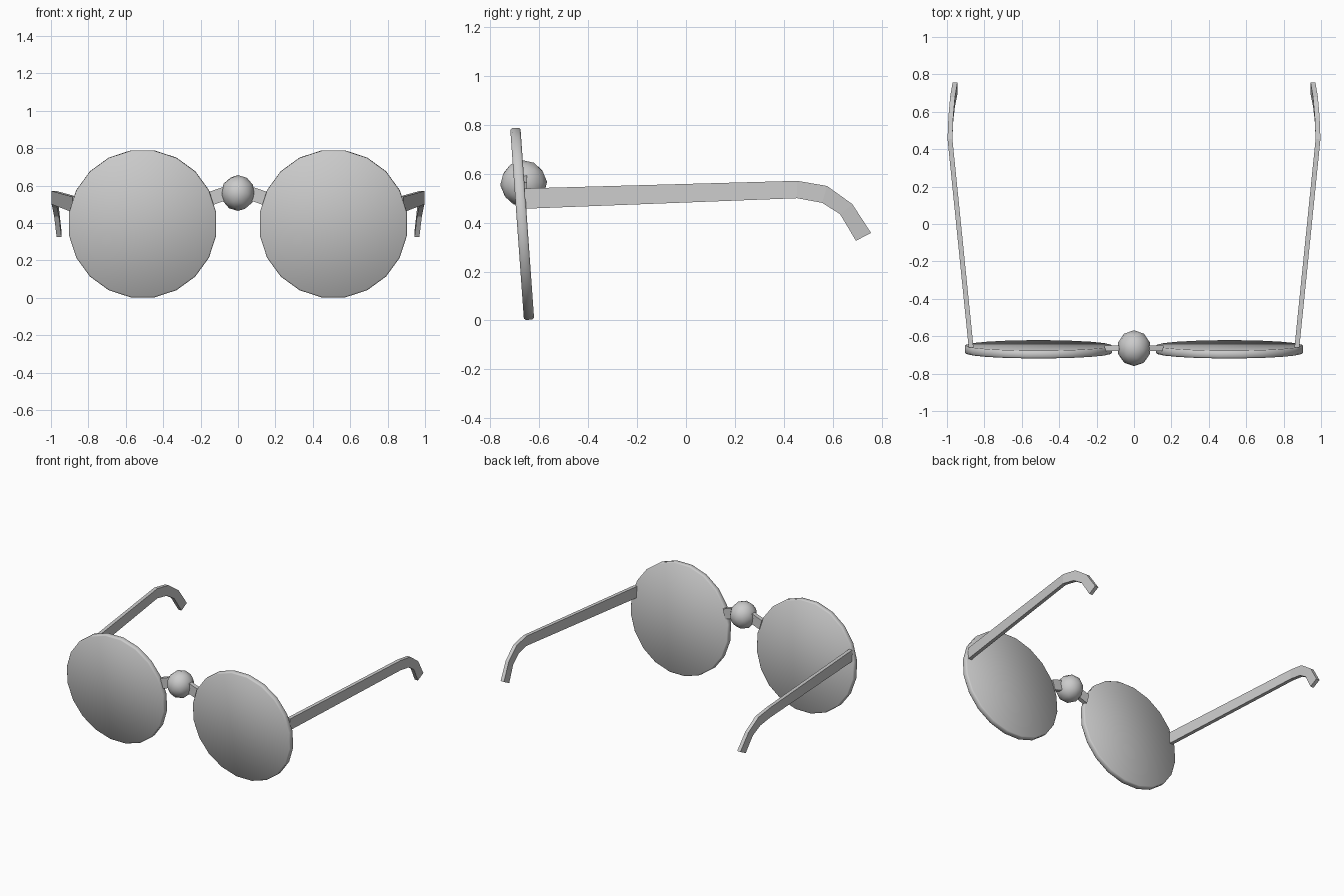
import bpy, bmesh, math
from mathutils import Matrix, Vector

if "Cube" in bpy.data.objects:
    bpy.data.objects.remove(bpy.data.objects["Cube"])

TILT = math.radians(4.1)


def finish(name, bm, smooth_angle=None):
    bmesh.ops.recalc_face_normals(bm, faces=bm.faces)
    mesh = bpy.data.meshes.new(name)
    bm.to_mesh(mesh)
    bm.free()
    ob = bpy.data.objects.new(name, mesh)
    bpy.context.collection.objects.link(ob)
    if smooth_angle:
        bpy.context.view_layer.objects.active = ob
        ob.select_set(True)
        bpy.ops.object.shade_smooth_by_angle(angle=math.radians(smooth_angle))
        ob.select_set(False)
    return ob


def sweep(name, sections):
    """Join a row of four-cornered cross-sections into a closed bar."""
    bm = bmesh.new()
    rings = [[bm.verts.new(p) for p in s] for s in sections]
    for a, b in zip(rings, rings[1:]):
        for i in range(4):
            j = (i + 1) % 4
            bm.faces.new((a[i], a[j], b[j], b[i]))
    bm.faces.new(rings[0])
    bm.faces.new(rings[-1])
    return finish(name, bm)


def lens(name, side):
    bm = bmesh.new()
    place = (Matrix.Translation((side * 0.51, -0.67, 0.395))
             @ Matrix.Rotation(math.pi / 2 + TILT, 4, 'X')
             @ Matrix.Rotation(math.pi / 20, 4, 'Z'))
    bmesh.ops.create_cone(bm, cap_ends=True, segments=20, radius1=0.398,
                          radius2=0.398, depth=0.042, matrix=place)
    # softened rim
    rim = [e for e in bm.edges if any(len(f.verts) > 4 for f in e.link_faces)]
    bmesh.ops.bevel(bm, geom=rim, offset=0.007, segments=1, affect='EDGES')
    return finish(name, bm, 50)


# arm stations: x centre, top (y, z), bottom (y, z)
ARM = [
    (0.871, (-0.66, 0.54), (-0.66, 0.457)),
    (0.984, (0.455, 0.571), (0.455, 0.50)),
    (0.979, (0.577, 0.55), (0.557, 0.481)),
    (0.970, (0.68, 0.476), (0.63, 0.435)),
    (0.957, (0.757, 0.358), (0.695, 0.326)),
]

for side, label in ((-1, "left"), (1, "right")):
    lens(label + "_lens", side)

    # temple arm with hooked ear end
    w = 0.013
    sweep(label + "_temple_arm", [
        [(side * (x - w), *t), (side * (x + w), *t),
         (side * (x + w), *b), (side * (x - w), *b)] for x, t, b in ARM])

    # bridge bar from the centre ball down to the lens
    sweep(label + "_bridge_bar", [
        [(side * xt, y0, zt), (side * xt, y0 + 0.03, zt),
         (side * xb, y0 + 0.03, zb), (side * xb, y0, zb)]
        for xt, zt, xb, zb, y0 in ((0.03, 0.61, 0.02, 0.537, -0.68),
                                   (0.158, 0.565, 0.138, 0.495, -0.68))])

# centre ball of the bridge
bm = bmesh.new()
bmesh.ops.create_icosphere(
    bm, subdivisions=2, radius=0.096,
    matrix=Matrix.Translation((0, -0.664, 0.56))
    @ Matrix.Rotation(TILT, 4, 'X') @ Matrix.Diagonal((0.94, 1, 1, 1)))
finish("bridge_ball", bm, 60)
